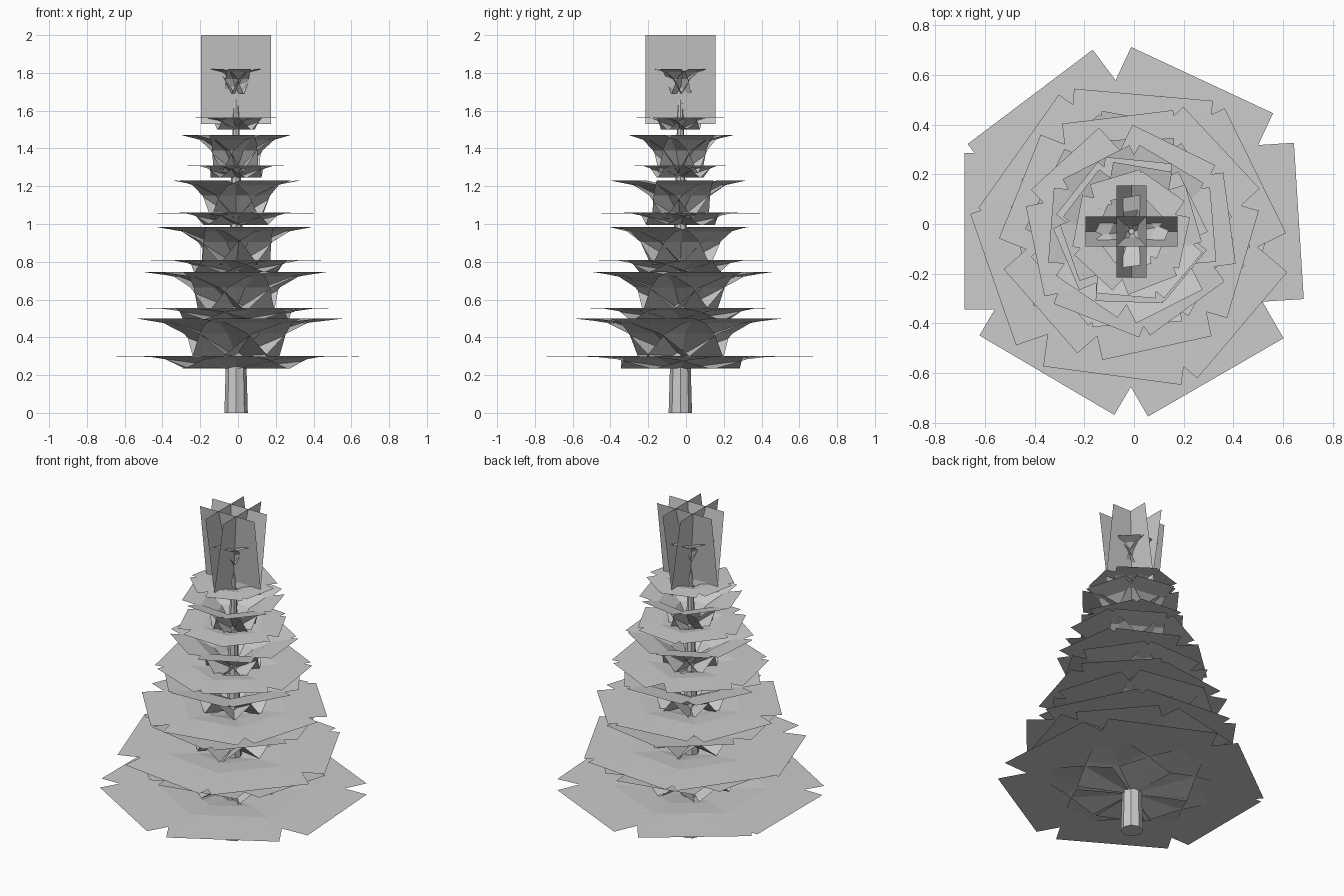
import bpy, bmesh, math, random
from mathutils import Matrix, Vector

random.seed(4)
if "Cube" in bpy.data.objects:
    bpy.data.objects.remove(bpy.data.objects["Cube"])

CENTRE = Vector((-0.01, -0.03, 0))
grey = bpy.data.materials.new("plain_grey")
grey.use_nodes = True
grey.diffuse_color = (0.6, 0.6, 0.6, 1)
grey.node_tree.nodes["Principled BSDF"].inputs["Base Color"].default_value = (0.6, 0.6, 0.6, 1)


def finish(name, bm):
    mesh = bpy.data.meshes.new(name)
    bm.to_mesh(mesh)
    bm.free()
    mesh.materials.append(grey)
    obj = bpy.data.objects.new(name, mesh)
    obj.location = CENTRE
    bpy.context.collection.objects.link(obj)


def add_card(bm, angle, profile, half_width):
    """Strip following a (distance, height) profile outward at an angle."""
    turn = Matrix.Rotation(math.radians(angle), 3, "Z")
    rows = [[bm.verts.new(turn @ Vector((r, s * half_width, z))) for s in (-1, 1)]
            for r, z in profile]
    for a, b in zip(rows, rows[1:]):
        bm.faces.new((a[0], b[0], b[1], a[1]))


# Bend of the wide flat boughs and of the steep upswept boughs
FLAT = [(0, 0), (0.3, 0.75), (0.55, 1), (1, 0.95)]
STEEP = [(0, 0), (0.3, 0.6), (0.6, 0.88), (1, 1)]


def bough_ring(name, bend, top, rise, length, half_width, angles, spread=0.04):
    bm = bmesh.new()
    for angle in angles:
        reach = length * random.uniform(1 - spread, 1 + spread)
        profile = [(r * reach, top - rise + h * rise) for r, h in bend]
        add_card(bm, angle, profile, half_width)
    finish(name, bm)


def six(start):
    return [start + 60 * i + random.uniform(-5, 5) for i in range(6)]


# Tapered trunk
bm = bmesh.new()
bmesh.ops.create_cone(bm, cap_ends=True, segments=8, radius1=0.062, radius2=0.012,
                      depth=1.72, matrix=Matrix.Translation((0, 0, 0.86)))
finish("trunk", bm)

# Lowest ring of boughs
bough_ring("lowest_boughs", FLAT, 0.30, 0.065, 0.68, 0.315,
           [3.6, 65, 127, 180, 239.5, 300], 0.015)

# Flat rings: top height, length, half width, first angle
for i, (top, length, half, start) in enumerate([
        (0.555, 0.57, 0.28, 22), (0.81, 0.48, 0.225, 40), (1.06, 0.385, 0.185, 8),
        (1.31, 0.285, 0.135, 25), (1.565, 0.225, 0.105, 50)]):
    bough_ring(f"flat_boughs_{i + 1}", FLAT, top, 0.065, length, half, six(start))

# Steep rings
for i, (top, length, half, start) in enumerate([
        (0.50, 0.51, 0.235, 45), (0.745, 0.44, 0.205, 15), (0.985, 0.38, 0.18, 35),
        (1.23, 0.325, 0.15, 0), (1.47, 0.265, 0.12, 20), (1.82, 0.135, 0.062, 40)]):
    bough_ring(f"steep_boughs_{i + 1}", STEEP, top, 0.2 if i < 5 else 0.13,
               length, half, six(start))

# Crown of four upright cards leaning outward
bm = bmesh.new()
for angle in range(0, 360, 90):
    add_card(bm, angle, [(-0.005, 1.53), (0.06, 2.0)], 0.185)
finish("crown_cards", bm)
